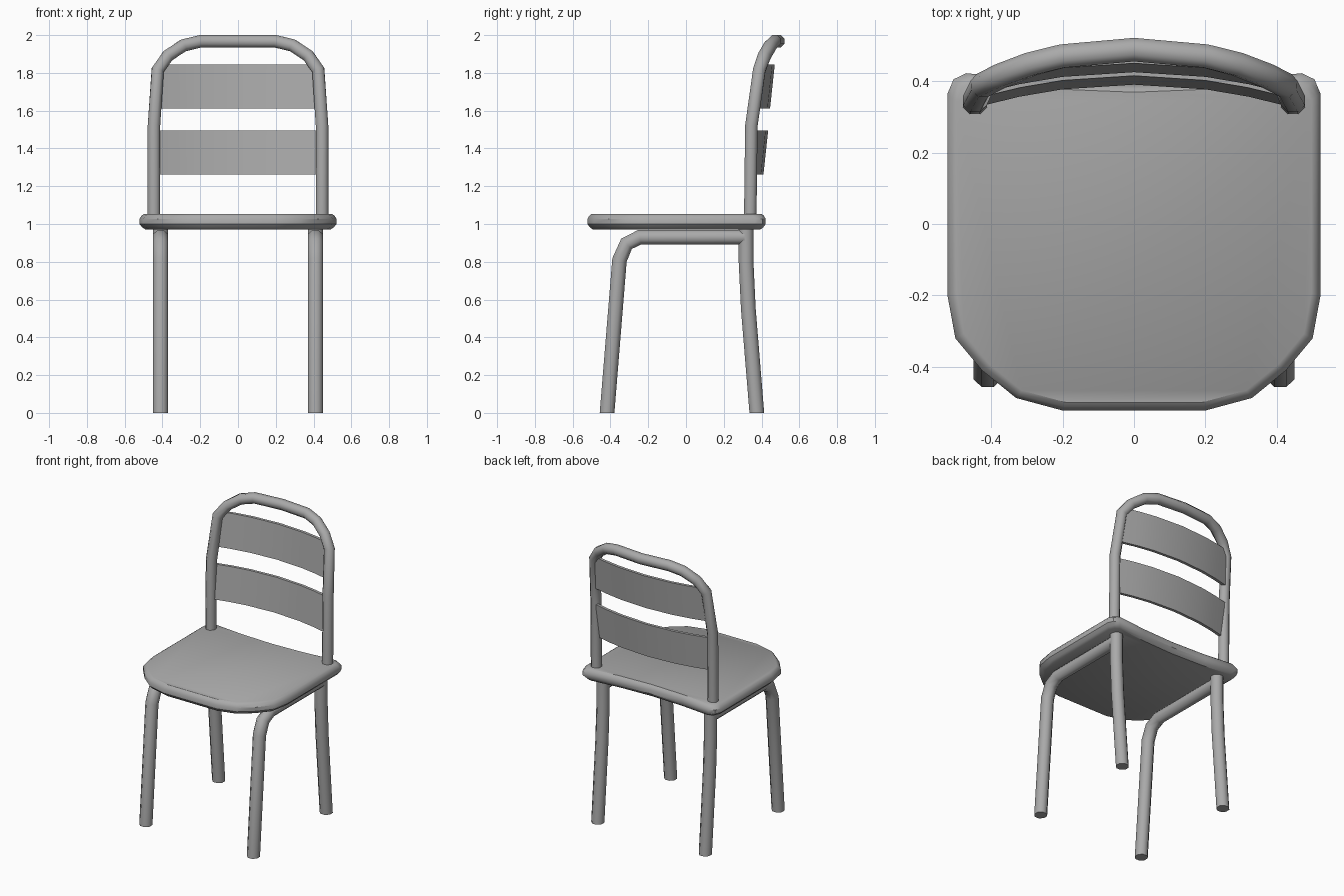
import bpy, bmesh, math
from mathutils import Vector

if "Cube" in bpy.data.objects:
    bpy.data.objects.remove(bpy.data.objects["Cube"])

metal = bpy.data.materials.new("grey paint")
metal.diffuse_color = (0.4, 0.4, 0.4, 1)
metal.use_nodes = True
metal.node_tree.nodes["Principled BSDF"].inputs["Base Color"].default_value = metal.diffuse_color


def loft(name, rings, angle=50):
    """Skin equal-sized rings of points and cap both ends."""
    bm = bmesh.new()
    loops = [[bm.verts.new(p) for p in r] for r in rings]
    n = len(loops[0])
    for a, b in zip(loops, loops[1:]):
        for i in range(n):
            j = (i + 1) % n
            bm.faces.new((a[i], a[j], b[j], b[i]))
    bm.faces.new(loops[0][::-1])
    bm.faces.new(loops[-1])
    bmesh.ops.recalc_face_normals(bm, faces=bm.faces)
    me = bpy.data.meshes.new(name)
    bm.to_mesh(me)
    bm.free()
    me.materials.append(metal)
    ob = bpy.data.objects.new(name, me)
    bpy.context.collection.objects.link(ob)
    bpy.ops.object.select_all(action='DESELECT')
    ob.select_set(True)
    bpy.context.view_layer.objects.active = ob
    bpy.ops.object.shade_smooth_by_angle(angle=math.radians(angle))
    return ob


def tube(name, path, radius, ref, sides=8):
    """Sweep a round section along a path; ref fixes the twist."""
    pts = [Vector(p) for p in path]
    ref = Vector(ref)
    rings = []
    for i, p in enumerate(pts):
        t = Vector()
        if i > 0:
            t += (p - pts[i - 1]).normalized()
        if i < len(pts) - 1:
            t += (pts[i + 1] - p).normalized()
        t.normalize()
        u = (ref - t * ref.dot(t)).normalized()
        v = t.cross(u)
        ring = []
        for k in range(sides):
            a = 2 * math.pi * (k + 0.5) / sides
            q = p + (u * math.cos(a) + v * math.sin(a)) * radius / math.cos(math.pi / sides)
            if p.z == 0:
                q.z = 0  # feet cut level with the floor
            ring.append(q)
        rings.append(ring)
    return loft(name, rings)


# Seat: rounded outline with a bevelled edge
half = [(0.2, -0.522), (0.33, -0.487), (0.425, -0.41), (0.5, -0.32),
        (0.522, -0.2), (0.522, 0.365), (0.505, 0.405), (0.47, 0.422), (0.25, 0.40)]
outline = half + [(0, 0.39)] + [(-x, y) for x, y in reversed(half)]
rings = []
for z, inset in [(0.972, 0.03), (0.982, 0.015), (1.0, 0), (1.027, 0), (1.045, 0.012), (1.054, 0.025)]:
    s = 1 - inset / 0.52
    rings.append([(x * s, -0.05 + (y + 0.05) * s, z) for x, y in outline])
loft("seat", rings, 35)

# Legs on both sides
for side, x in (("left", -0.41), ("right", 0.41)):
    tube("front_leg_" + side,
         [(x, -0.418, 0), (x, -0.352, 0.81), (x, -0.315, 0.895), (x, -0.245, 0.93), (x, 0.31, 0.93)],
         0.039, (1, 0, 0))
    tube("rear_leg_" + side,
         [(x, 0.375, 0), (x, 0.33, 0.55), (x, 0.318, 0.8), (x, 0.318, 0.99)],
         0.039, (1, 0, 0))

# Backrest hoop
hoop = [(0.445, 0.34, 1.02), (0.445, 0.346, 1.52), (0.425, 0.388, 1.815),
        (0.372, 0.415, 1.89), (0.29, 0.447, 1.945), (0.2, 0.47, 1.967)]
tube("backrest_hoop",
     hoop + [(0, 0.488, 1.967)] + [(-x, y, z) for x, y, z in reversed(hoop)],
     0.033, (0, 1, 0))

# Curved backrest slats, leaning slightly backwards
for name, z0, y0 in (("lower_slat", 1.262, 0.39), ("upper_slat", 1.612, 0.425)):
    z1, y1, t = z0 + 0.233, y0 + 0.025, 0.02
    rings = []
    for x in (-0.425, -0.32, -0.2, 0, 0.2, 0.32, 0.425):
        d = -0.055 * (x / 0.41) ** 2
        rings.append([(x, y0 + d, z0), (x, y0 + t + d, z0), (x, y1 + t + d, z1), (x, y1 + d, z1)])
    loft(name, rings)
